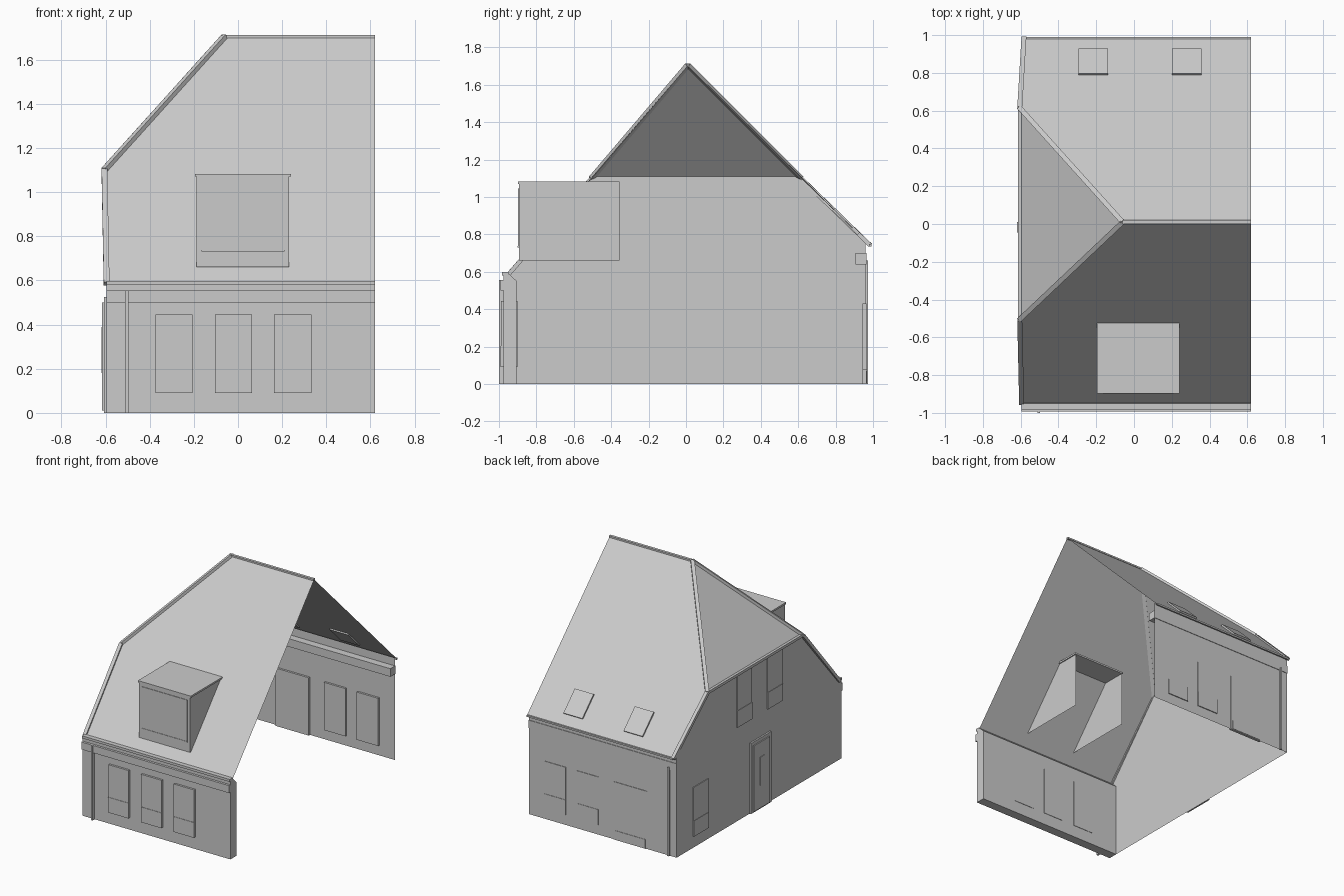
import bpy
import bmesh
from mathutils import Vector

if "Cube" in bpy.data.objects:
    bpy.data.objects.remove(bpy.data.objects["Cube"], do_unlink=True)

GREY = (0.6, 0.6, 0.6, 1.0)
mat = bpy.data.materials.new("plain_grey")
mat.use_nodes = True
mat.diffuse_color = GREY
mat.node_tree.nodes["Principled BSDF"].inputs["Base Color"].default_value = GREY

INSIDE = Vector((0, 0, 0.6))


def finish(name, bm):
    mesh = bpy.data.meshes.new(name)
    bm.to_mesh(mesh)
    bm.free()
    mesh.materials.append(mat)
    obj = bpy.data.objects.new(name, mesh)
    bpy.context.collection.objects.link(obj)
    return obj


def sheet(name, points):
    """Single flat face whose normal points out of the house."""
    bm = bmesh.new()
    face = bm.faces.new([bm.verts.new(p) for p in points])
    face.normal_update()
    if face.normal.dot(face.calc_center_median() - INSIDE) < 0:
        face.normal_flip()
    return finish(name, bm)


def box(name, xs, ys, zs, skip=()):
    """Box between limits; skip lists outward directions left open."""
    bm = bmesh.new()
    bmesh.ops.create_cube(bm, size=1)
    bm.normal_update()
    gone = [f for f in bm.faces if any(f.normal.dot(Vector(d)) > 0.9 for d in skip)]
    bmesh.ops.delete(bm, geom=gone, context="FACES")
    for v in bm.verts:
        for i, (a, b) in enumerate((xs, ys, zs)):
            v.co[i] = a if v.co[i] < 0 else b
    return finish(name, bm)


def bar(name, start, end, width=0.026, height=0.022):
    """Straight trim between two points."""
    p, q = Vector(start), Vector(end)
    obj = box(name, (-width / 2, width / 2), (-height / 2, height / 2),
              (0, (q - p).length))
    obj.location = p
    obj.rotation_mode = "QUATERNION"
    obj.rotation_quaternion = (q - p).to_track_quat("Z", "Y")
    return obj


def extrude_x(name, profile, x0, x1):
    bm = bmesh.new()
    face = bm.faces.new([bm.verts.new((x0, y, z)) for y, z in profile])
    new = bmesh.ops.extrude_face_region(bm, geom=[face])["geom"]
    moved = [g for g in new if isinstance(g, bmesh.types.BMVert)]
    bmesh.ops.translate(bm, verts=moved, vec=(x1 - x0, 0, 0))
    bmesh.ops.recalc_face_normals(bm, faces=bm.faces)
    return finish(name, bm)


END = 0.62      # open end of the house
GABLE = -0.595  # gable wall plane
RIDGE = 1.705
BACK = 0.96

# Roof sheets
apex = (-0.06, 0.01, RIDGE)
ridge_end = (END, 0.01, RIDGE)
hip_front = (-0.605, -0.505, 1.1)
hip_back = (-0.605, 0.615, 1.1)
eave_front = (GABLE, -0.95, 0.585)
eave_back = (-0.583, 0.985, 0.742)
sheet("front_roof", [ridge_end, apex, hip_front, eave_front, (END, *eave_front[1:])])
sheet("back_roof", [ridge_end, apex, hip_back, eave_back, (END, *eave_back[1:])])
sheet("hip_roof", [apex, hip_front, hip_back])

# Ridge, hip and verge trims
bar("ridge_cap", apex, ridge_end, 0.02, 0.012)
for side, corner, eave in (("front", hip_front, eave_front), ("back", hip_back, eave_back)):
    bar(side + "_hip_cap", corner, apex)
    bar(side + "_verge", eave, corner)
bar("hip_eave", hip_front, hip_back, 0.02, 0.02)
bar("back_eave", eave_back, (END, *eave_back[1:]), 0.012, 0.012)

# Walls
extrude_x("front_wall", [(-0.975, 0), (-0.905, 0), (-0.905, 0.55), (-0.945, 0.588),
                         (-0.975, 0.588)], GABLE, END)
sheet("gable_wall", [(GABLE, y, z) for y, z in (
    (-0.975, 0), (BACK, 0), (BACK, 0.75), (0.615, 1.1), (-0.505, 1.1),
    (-0.945, 0.585), (-0.975, 0.585))])
sheet("back_wall", [(GABLE, BACK, 0), (END, BACK, 0), (END, BACK, 0.76), (GABLE, BACK, 0.76)])
box("back_wall_plate", (GABLE, END), (0.905, 0.964), (0.64, 0.7))

# Front cornice and gutter
box("front_cornice", (GABLE, END), (-0.992, -0.975), (0.5, 0.555))
box("front_gutter", (GABLE, END), (-0.984, -0.95), (0.58, 0.598))

# Drainpipes
box("front_drainpipe", (-0.511, -0.497), (-1.0, -0.975), (0, 0.555))
box("back_drainpipe", (-0.54, -0.526), (BACK - 0.004, BACK + 0.012), (0, 0.66))


def window(name, axis, span, surface, zs, out, depth, back=0.0):
    """Upper pane and a slightly prouder lower pane on a wall plane."""
    split = zs[0] + (zs[1] - zs[0]) * 0.32
    for part, z, extra in (("upper", (split, zs[1]), 0), ("lower", (zs[0], split), 0.003)):
        across = sorted((surface - out * back, surface + out * (depth + extra)))
        xs, ys = (across, span) if axis == "x" else (span, across)
        box(name + "_" + part, xs, ys, z)


# Front windows
for i, x in enumerate((-0.29, -0.02, 0.248)):
    window(f"front_window_{i + 1}", "y", (x - 0.084, x + 0.084), -0.975, (0.09, 0.445),
           -1, 0.015, 0.073)

# Back windows and door
for i, x in enumerate((0.134, 0.403)):
    window(f"back_window_{i + 1}", "y", (x - 0.088, x + 0.088), BACK, (0.075, 0.43),
           1, 0.004, 0.015)
box("back_door", (-0.353, -0.08), (0.945, 0.964), (0, 0.43))
box("back_door_kickboard", (-0.34, -0.095), (0.95, 0.967), (0.005, 0.07))

# Gable windows
for i, (y, zs) in enumerate(((0.68, (0.085, 0.45)), (0.168, (0.7, 1.09)),
                             (-0.19, (0.7, 1.09)))):
    window(f"gable_window_{i + 1}", "x", (y - 0.088, y + 0.088), GABLE, zs, -1, 0.006)

# Gable door
box("gable_door_frame", (-0.607, GABLE), (-0.135, 0.103), (0, 0.525))
box("gable_door", (-0.615, GABLE), (-0.108, 0.077), (0.01, 0.5))
box("gable_door_pane", (-0.619, GABLE), (-0.045, 0.01), (0.18, 0.39))

# Dormer, open at the back and below
dormer_x = (-0.188, 0.232)
box("dormer", dormer_x, (-0.893, -0.355), (0.66, 1.075), ((0, 1, 0), (0, 0, -1)))
box("dormer_roof", (-0.195, 0.24), (-0.898, -0.355), (1.07, 1.083))
box("dormer_window", (-0.165, 0.21), (-0.897, -0.89), (0.735, 1.045))
box("dormer_sill", (-0.165, 0.21), (-0.9, -0.89), (0.73, 0.738))

# Skylights lying on the back slope
slope = Vector(eave_back) - Vector(ridge_end)
slope.x = 0
for i, x in enumerate((-0.215, 0.28)):
    ends = []
    for y in (0.79, 0.923):
        t = (y - ridge_end[1]) / slope.y
        ends.append(Vector((x, y, RIDGE + slope.z * t)))
    bar(f"skylight_{i + 1}", ends[0], ends[1], 0.155, 0.02)
